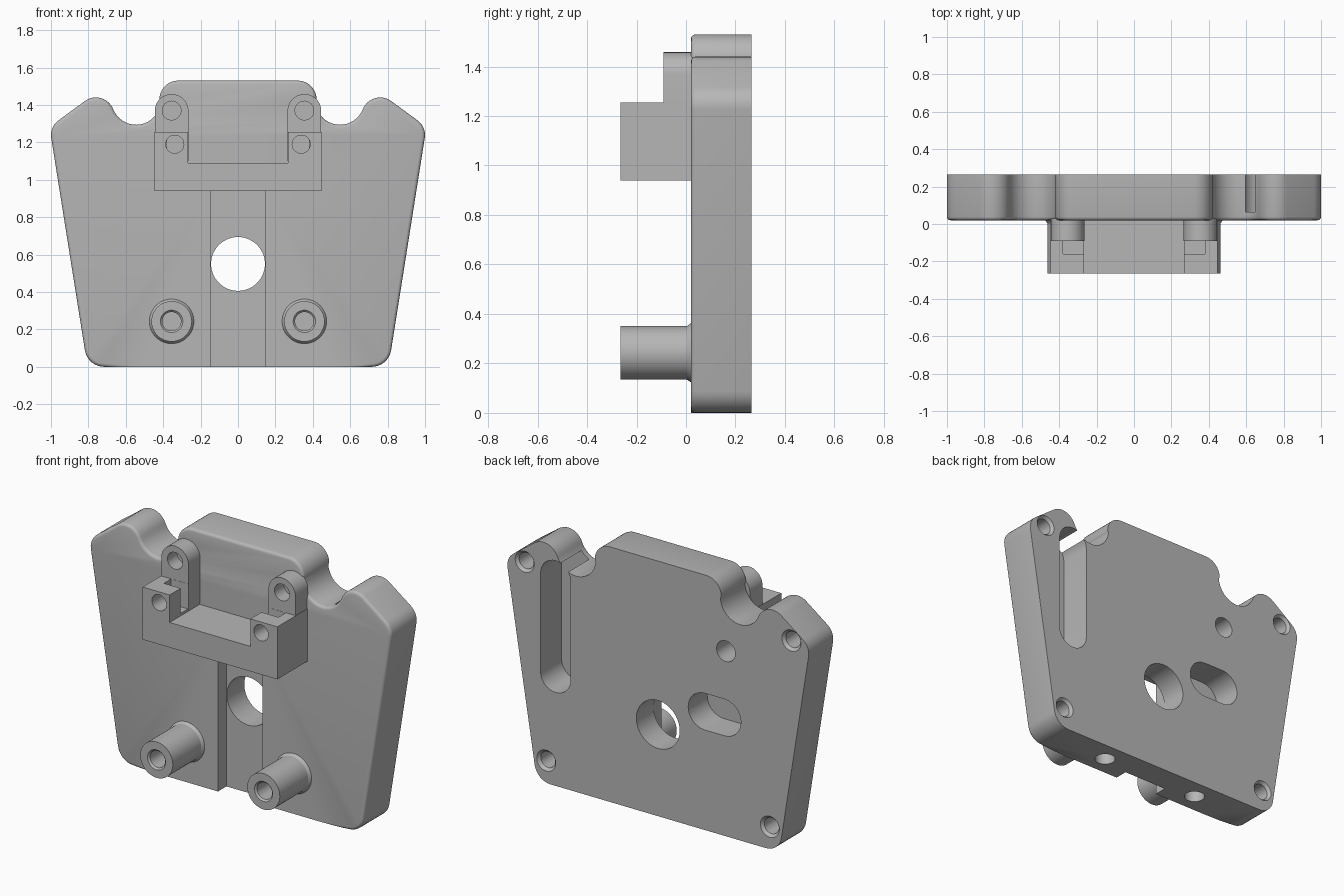
import bpy, bmesh, math
from mathutils import Matrix

if "Cube" in bpy.data.objects:
    bpy.data.objects.remove(bpy.data.objects["Cube"])

grey = bpy.data.materials.new("machined_grey")
grey.diffuse_color = (0.47, 0.47, 0.47, 1)
grey.use_nodes = True
grey.node_tree.nodes["Principled BSDF"].inputs["Base Color"].default_value = grey.diffuse_color


def arc(cx, cz, r, a0, a1, n):
    return [(cx + r * math.cos(math.radians(a0 + (a1 - a0) * i / n)),
             cz + r * math.sin(math.radians(a0 + (a1 - a0) * i / n))) for i in range(n + 1)]


def circle(cx, cz, r, n=40):
    return arc(cx, cz, r, 0, 360, n)[:-1]


def rect(x0, x1, z0, z1):
    return [(x0, z0), (x1, z0), (x1, z1), (x0, z1)]


def prism(name, pts, y0, y1, pts2=None):
    """Profile in x-z swept along y, optionally to a second profile."""
    bm = bmesh.new()
    a = [bm.verts.new((x, y0, z)) for x, z in pts]
    b = [bm.verts.new((x, y1, z)) for x, z in (pts2 or pts)]
    bm.faces.new(a)
    bm.faces.new(b[::-1])
    for i in range(len(a)):
        j = (i + 1) % len(a)
        bm.faces.new((a[j], a[i], b[i], b[j]))
    bmesh.ops.recalc_face_normals(bm, faces=bm.faces)
    me = bpy.data.meshes.new(name)
    bm.to_mesh(me)
    bm.free()
    me.materials.append(grey)
    ob = bpy.data.objects.new(name, me)
    bpy.context.collection.objects.link(ob)
    return ob


def combine(ob, other, op='DIFFERENCE'):
    m = ob.modifiers.new("bool", 'BOOLEAN')
    m.operation, m.solver, m.object = op, 'EXACT', other
    bpy.context.view_layer.objects.active = ob
    bpy.ops.object.modifier_apply(modifier=m.name)
    bpy.data.objects.remove(other)


def cut(ob, pts, y0, y1, pts2=None):
    combine(ob, prism("cutter", pts, y0, y1, pts2))


def finish(ob):
    bpy.ops.object.select_all(action='DESELECT')
    ob.select_set(True)
    bpy.context.view_layer.objects.active = ob
    bpy.ops.object.shade_smooth_by_angle(angle=math.radians(32))


FRONT, FACE, BACK = -0.265, 0.02, 0.265

# Plate outline: rounded foot, shoulder, lobe, notch, raised centre
half = (arc(0.715, 0.105, 0.105, -90, -9, 8) + arc(0.905, 1.24, 0.095, -9, 54, 6)
        + arc(0.76, 1.34, 0.1, 54, 158.4, 12) + arc(0.545, 1.425, 0.131, -21.6, -177, 18)[1:]
        + arc(0.32, 1.43, 0.1, 0, 90, 10))
plate = prism("plate", half + [(-x, z) for x, z in reversed(half)], FACE, BACK)

# Softened front rim, sharp along the foot
bm = bmesh.new()
bm.from_mesh(plate.data)
rim = [e for e in bm.edges if all(abs(v.co.y - FACE) < 1e-4 for v in e.verts)
       and max(v.co.z for v in e.verts) > 0.001]
bmesh.ops.bevel(bm, geom=rim, offset=0.018, segments=3, profile=0.5, affect='EDGES')
bm.to_mesh(plate.data)
bm.free()

# Front channel and central through hole
cut(plate, rect(-0.147, 0.147, -0.1, 0.945), -0.1, 0.1)
cut(plate, circle(0, 0.55, 0.144, 56), -0.1, 0.4)

# Blind slots and pin hole in the back
cut(plate, arc(0.68, 1.25, 0.1, 0, 180, 16) + arc(0.68, 0.66, 0.1, 180, 360, 16), 0.065, 0.3)
cut(plate, arc(-0.31, 0.71, 0.11, -90, 90, 16) + arc(-0.44, 0.71, 0.11, 90, 270, 16), 0.085, 0.3)
cut(plate, circle(-0.45, 1.11, 0.062), 0.08, 0.3)

for s in (-1, 1):
    # Chamfered corner holes in the back
    for x, z in ((0.885, 1.29), (0.742, 0.135)):
        cut(plate, circle(s * x, z, 0.048), 0.08, 0.3)
        cut(plate, circle(s * x, z, 0.045), 0.245, 0.275, circle(s * x, z, 0.072))
    # Vertical bores in the foot
    bore = prism("cutter", circle(0, 0, 0.058), -0.1, 0.35)
    bore.data.transform(Matrix.Translation((s * 0.335, 0.14, 0)) @ Matrix.Rotation(math.pi / 2, 4, 'X'))
    combine(plate, bore)
finish(plate)

# Clamp block with a U-shaped opening
block = prism("clamp_block", rect(-0.447, 0.447, 0.94, 1.255), FRONT, 0.03)
cut(block, rect(-0.268, 0.268, 1.09, 1.4), -0.4, 0.022)
for s in (-1, 1):
    # Rounded ear rising behind each block corner
    ear = prism("ear", arc(s * 0.355, 1.368, 0.09, 0, 180, 20)
                + [(s * 0.355 - 0.09, 1.1), (s * 0.355 + 0.09, 1.1)], -0.09, 0.03)
    combine(block, ear, 'UNION')
for s in (-1, 1):
    # Nut pocket open to the top and the inside
    cut(block, rect(min(s * 0.2, s * 0.38), max(s * 0.2, s * 0.38), 1.105, 1.3), -0.16, -0.091)
    # Screw holes in block corner and ear
    cut(block, circle(s * 0.338, 1.19, 0.048), -0.3, -0.12)
    cut(block, circle(s * 0.355, 1.37, 0.05), -0.2, 0.0)
finish(block)

# Tubular standoffs with a flared base
for s, side in ((-1, "left"), (1, "right")):
    x, z = s * 0.355, 0.243
    post = prism("standoff_" + side, circle(x, z, 0.108, 48), FRONT, 0.03)
    cut(post, circle(x, z, 0.05), -0.4, -0.03)
    cut(post, circle(x, z, 0.075), FRONT - 0.015, FRONT + 0.012, circle(x, z, 0.048))
    finish(post)
    finish(prism("standoff_flare_" + side, circle(x, z, 0.107, 48), 0.002, 0.024, circle(x, z, 0.122, 48)))
